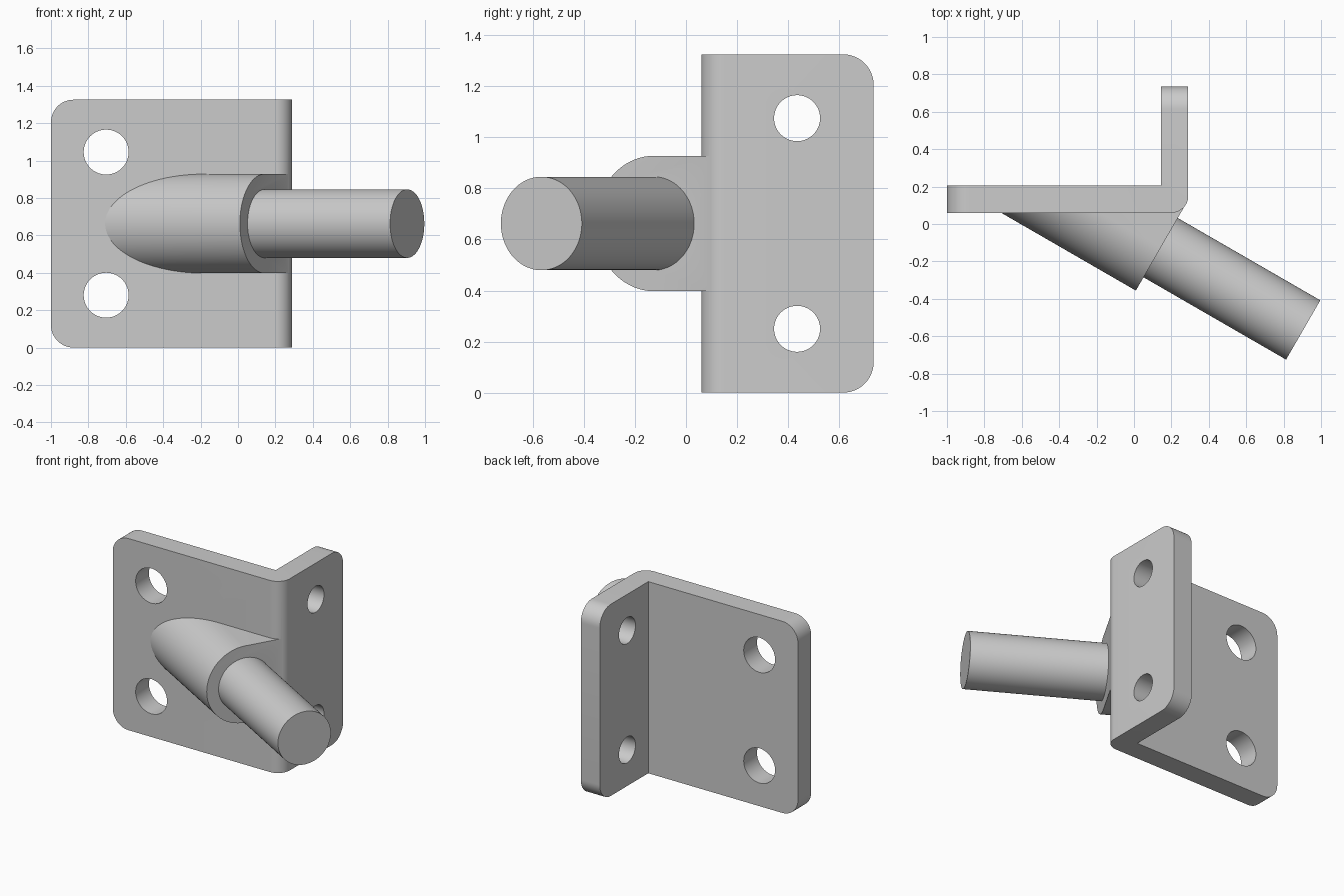
import bpy, bmesh, math
from mathutils import Matrix, Vector

if "Cube" in bpy.data.objects:
    bpy.data.objects.remove(bpy.data.objects["Cube"])

H = 1.325                      # bracket height
MID = H / 2
A = math.radians(30)           # tube angle
D = Vector((math.cos(A), -math.sin(A), 0))
N = Vector((math.sin(A), math.cos(A), 0))
O = Vector((0.1425, -0.1265, MID))          # centre of the boss end face
FRAME = Matrix.Translation(O) @ Matrix((N, (0, 0, 1), D)).transposed().to_4x4()


def make(name, bm):
    bmesh.ops.recalc_face_normals(bm, faces=bm.faces)
    me = bpy.data.meshes.new(name)
    bm.to_mesh(me)
    bm.free()
    ob = bpy.data.objects.new(name, me)
    bpy.context.collection.objects.link(ob)
    return ob


def prism(profile, z0, z1):
    bm = bmesh.new()
    face = bm.faces.new([bm.verts.new((x, y, z0)) for x, y in profile])
    ext = bmesh.ops.extrude_face_region(bm, geom=[face])
    verts = [v for v in ext["geom"] if isinstance(v, bmesh.types.BMVert)]
    bmesh.ops.translate(bm, verts=verts, vec=(0, 0, z1 - z0))
    return bm


def arc(r, a0, a1, n):
    return [(r * math.cos(a0 + (a1 - a0) * i / n), r * math.sin(a0 + (a1 - a0) * i / n))
            for i in range(n + 1)]


def cylinder(name, r, z0, z1, matrix):
    bm = prism(arc(r, 0, math.tau, 96)[:-1], z0, z1)
    bm.transform(matrix)
    return make(name, bm)


def boolean(target, tool, operation):
    bpy.context.view_layer.objects.active = target
    mod = target.modifiers.new(tool.name, "BOOLEAN")
    mod.object, mod.operation, mod.solver = tool, operation, "EXACT"
    bpy.ops.object.modifier_apply(modifier=mod.name)
    bpy.data.objects.remove(tool)


def bevel(bm, test, r, n):
    edges = [e for e in bm.edges if all(test(v.co) for v in e.verts)]
    bmesh.ops.bevel(bm, geom=edges, offset=r, offset_type="OFFSET",
                    segments=n, profile=0.5, affect="EDGES")


# L-shaped plate with rounded outer bend and rounded free corners
bm = prism([(-1, 0.06), (0.29, 0.06), (0.29, 0.735), (0.145, 0.735),
            (0.145, 0.205), (-1, 0.205)], 0, H)
for z in (0, H):
    bevel(bm, lambda c: c.x < -0.999 and abs(c.z - z) < 1e-4, 0.12, 12)
    bevel(bm, lambda c: c.y > 0.734 and abs(c.z - z) < 1e-4, 0.12, 12)
bevel(bm, lambda c: c.x > 0.289 and c.y < 0.061, 0.09, 12)
bracket = make("angle_bracket", bm)

# slanted boss: U-shaped section running into the plate
bm = prism(arc(0.265, math.pi / 2, 1.5 * math.pi, 48) + [(0.9, -0.265), (0.9, 0.265)], -1.5, 0)
bm.transform(FRAME)
cut = bmesh.ops.bisect_plane(bm, geom=bm.verts[:] + bm.edges[:] + bm.faces[:],
                             plane_co=(0, 0.1, 0), plane_no=(0, 1, 0), clear_outer=True)
rim = [g for g in cut["geom_cut"] if isinstance(g, bmesh.types.BMEdge)]
bmesh.ops.holes_fill(bm, edges=rim, sides=0)
boolean(bracket, make("boss", bm), "UNION")

# tube and its through bore
boolean(bracket, cylinder("tube", 0.183, -0.1, 0.88, FRAME), "UNION")
boolean(bracket, cylinder("bore", 0.11, -1.5, 1.1, FRAME), "DIFFERENCE")

# screw holes in both flanges
for z in (0.28, 1.045):
    m = Matrix.Translation((-0.705, 0.13, z)) @ Matrix.Rotation(math.pi / 2, 4, "X")
    boolean(bracket, cylinder("plate_hole", 0.12, -0.2, 0.2, m), "DIFFERENCE")
for z in (0.25, 1.075):
    m = Matrix.Translation((0.22, 0.435, z)) @ Matrix.Rotation(math.pi / 2, 4, "Y")
    boolean(bracket, cylinder("flange_hole", 0.09, -0.2, 0.2, m), "DIFFERENCE")

bpy.ops.object.select_all(action="DESELECT")
bracket.select_set(True)
bpy.context.view_layer.objects.active = bracket
bpy.ops.object.shade_smooth_by_angle(angle=math.radians(25))
